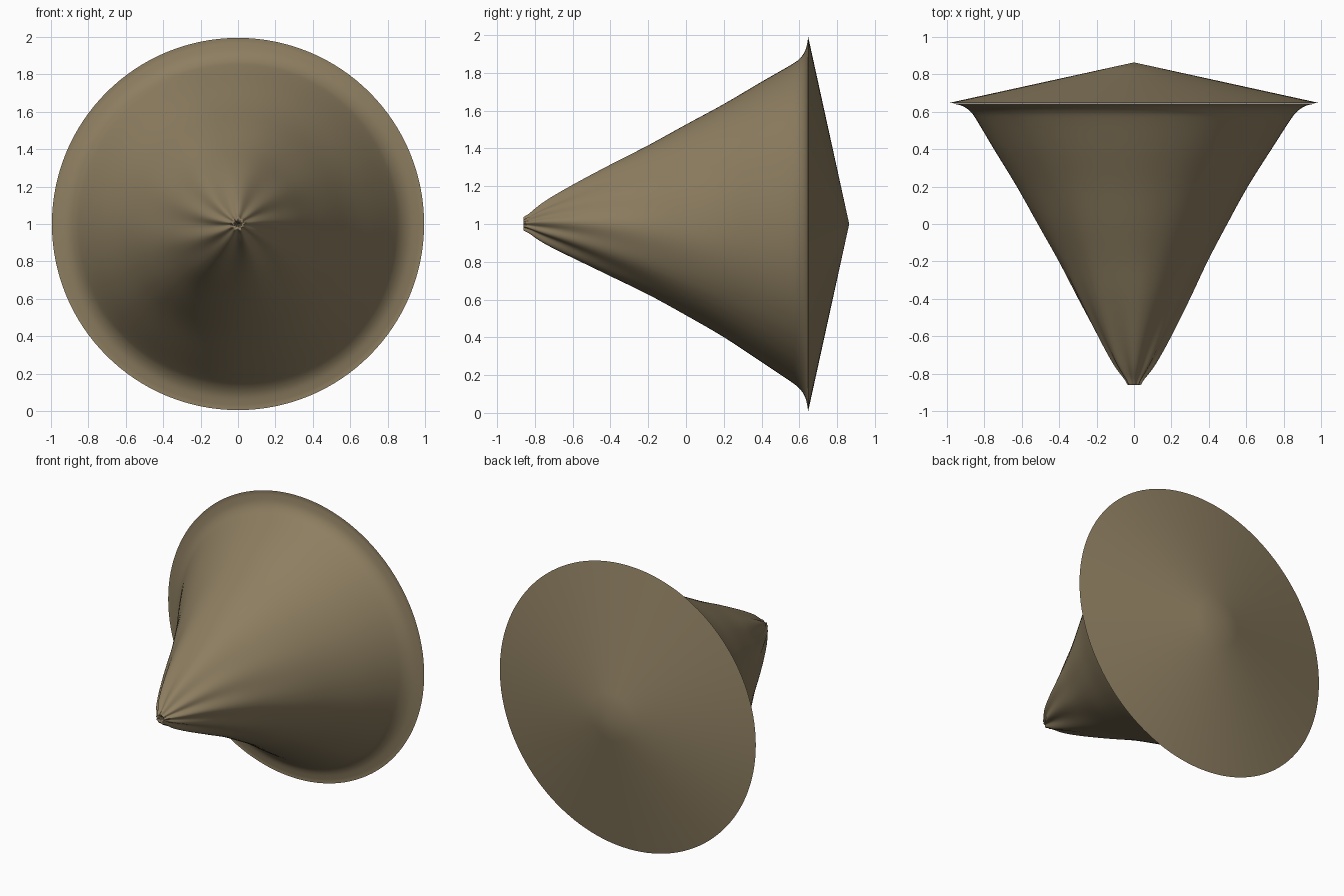
import bpy, bmesh, math

if "Cube" in bpy.data.objects:
    bpy.data.objects.remove(bpy.data.objects["Cube"])

mat = bpy.data.materials.new("tan_cloth")
mat.diffuse_color = (0.27, 0.21, 0.12, 1)
mat.use_nodes = True
mat.node_tree.nodes["Principled BSDF"].inputs["Base Color"].default_value = mat.diffuse_color
SEG = 128


def revolve(name, profile, radius_at, smooth_angle):
    """Sweep (y, r) profile round the y axis through z = 1."""
    bm = bmesh.new()
    rings = []
    for y, r in profile:
        ring = []
        for i in range(SEG):
            a = 2 * math.pi * i / SEG
            rr = radius_at(y, r, a)
            ring.append(bm.verts.new((rr * math.cos(a), y, 1 + rr * math.sin(a))))
        rings.append(ring)
    for p, q in zip(rings, rings[1:]):
        for i in range(SEG):
            j = (i + 1) % SEG
            bm.faces.new((p[i], p[j], q[j], q[i]))
    bmesh.ops.remove_doubles(bm, verts=bm.verts, dist=1e-5)
    bmesh.ops.recalc_face_normals(bm, faces=bm.faces)
    me = bpy.data.meshes.new(name)
    bm.to_mesh(me)
    bm.free()
    me.materials.append(mat)
    ob = bpy.data.objects.new(name, me)
    bpy.context.collection.objects.link(ob)
    bpy.ops.object.select_all(action='DESELECT')
    ob.select_set(True)
    bpy.context.view_layer.objects.active = ob
    bpy.ops.object.shade_smooth_by_angle(angle=math.radians(smooth_angle))
    return ob


def densify(points, n):
    """Subdivide the profile with a Catmull-Rom curve."""
    out = []
    for k in range(len(points) - 1):
        p0, p1 = points[max(k - 1, 0)], points[k]
        p2, p3 = points[k + 1], points[min(k + 2, len(points) - 1)]
        for s in range(n):
            t = s / n
            out.append(tuple(0.5 * (2 * b + (c - a) * t + (2 * a - 5 * b + 4 * c - d) * t * t
                       + (3 * b - a - 3 * c + d) * t ** 3)
                       for a, b, c, d in zip(p0, p1, p2, p3)))
    return out + [points[-1]]


def folds(y, r, a):
    # gathers are deepest at the pinched tip and fade towards the rim
    t = min(max((y + 0.86) / 1.5, 0), 1)
    tip = math.exp(-t * 6.5)
    b = a + 0.5 * t
    fine = 0.12 * math.sin(9 * b + 1.1 * math.sin(2 * b)) + 0.07 * math.sin(5 * b + 1)
    sway = (0.012 * math.sin(3 * b + 2) - 0.012 * math.cos(a) + 0.012 * math.sin(a)) * math.sin(math.pi * t)
    return r * (1 + fine * tip) + sway


# gathered cloth cone with flared rim
cloth = [(-0.80, 0.0), (-0.845, 0.012), (-0.86, 0.03), (-0.83, 0.048), (-0.75, 0.105),
         (-0.6, 0.19), (-0.4, 0.295), (-0.2, 0.395), (0.0, 0.505), (0.2, 0.617),
         (0.4, 0.742), (0.55, 0.835), (0.6, 0.872), (0.63, 0.915), (0.643, 0.965),
         (0.645, 0.985)]
revolve("cloth_cone", densify(cloth, 4), folds, 60)

# shallow backing cone with a narrow front lip
back = [(0.646, 0.96), (0.646, 0.995)] + [(0.646 + 0.218 * k / 6, 0.995 * (1 - k / 6)) for k in range(1, 7)]
revolve("back_cap", back, lambda y, r, a: r, 30)
